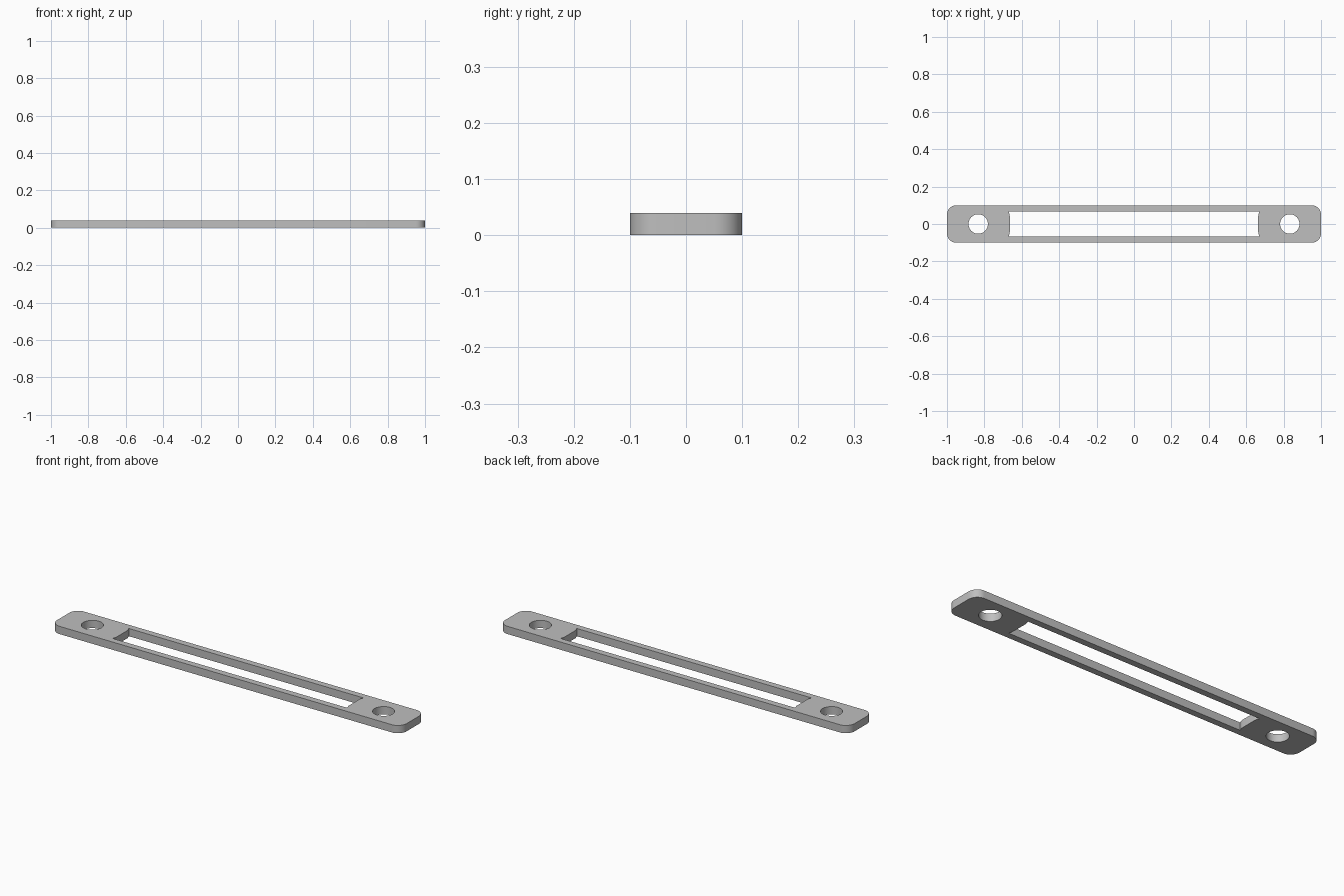
import bpy
import bmesh
from math import cos, sin, pi

THICK = 0.04

default = bpy.data.objects.get("Cube")
if default:
    bpy.data.objects.remove(default, do_unlink=True)


def arc(cx, cy, r, start, end, steps):
    """Points along a circular arc."""
    return [(cx + r * cos(start + (end - start) * i / steps),
             cy + r * sin(start + (end - start) * i / steps))
            for i in range(steps + 1)]


def add_loop(curve, points):
    """Closed straight-segment outline; inner loops become holes."""
    spline = curve.splines.new("POLY")
    spline.points.add(len(points) - 1)
    for p, (x, y) in zip(spline.points, points):
        p.co = (x, y, 0, 1)
    spline.use_cyclic_u = True


profile = bpy.data.curves.new("plate_profile", "CURVE")
profile.dimensions = "2D"
profile.fill_mode = "BOTH"
profile.extrude = THICK / 2

# Outer outline with rounded corners
r = 0.05
outline = []
for i, (sx, sy) in enumerate([(1, 1), (-1, 1), (-1, -1), (1, -1)]):
    outline += arc(sx * (1 - r), sy * (0.1 - r), r, i * pi / 2, (i + 1) * pi / 2, 10)
add_loop(profile, outline)

# Long slot, with slightly relieved corners at both ends
corner = [(0.671, 0.067), (0.668, 0.059), (0.665, 0.05), (0.664, 0.04)]
end = corner + [(x, -y) for x, y in reversed(corner)]
add_loop(profile, end + [(-x, -y) for x, y in end])

# Screw hole at each end
for side in (-1, 1):
    add_loop(profile, arc(side * 0.833, 0, 0.052, 0, 2 * pi, 40)[:-1])

# Turn the profile into a solid mesh plate
helper = bpy.data.objects.new("plate_profile", profile)
bpy.context.collection.objects.link(helper)
depsgraph = bpy.context.evaluated_depsgraph_get()
mesh = bpy.data.meshes.new_from_object(helper.evaluated_get(depsgraph))
bpy.data.objects.remove(helper, do_unlink=True)

bm = bmesh.new()
bm.from_mesh(mesh)
bmesh.ops.remove_doubles(bm, verts=bm.verts, dist=0.0001)
bmesh.ops.translate(bm, verts=bm.verts, vec=(0, 0, THICK / 2))
bmesh.ops.recalc_face_normals(bm, faces=bm.faces)
bm.to_mesh(mesh)
bm.free()

plate = bpy.data.objects.new("slotted_plate", mesh)
bpy.context.collection.objects.link(plate)

# Plain grey finish
grey = bpy.data.materials.new("light_grey")
grey.use_nodes = True
colour = (0.52, 0.52, 0.52, 1)
grey.diffuse_color = colour
grey.node_tree.nodes["Principled BSDF"].inputs["Base Color"].default_value = colour
mesh.materials.clear()
mesh.materials.append(grey)

bpy.ops.object.select_all(action="DESELECT")
plate.select_set(True)
bpy.context.view_layer.objects.active = plate
bpy.ops.object.shade_smooth_by_angle(angle=pi / 6)
